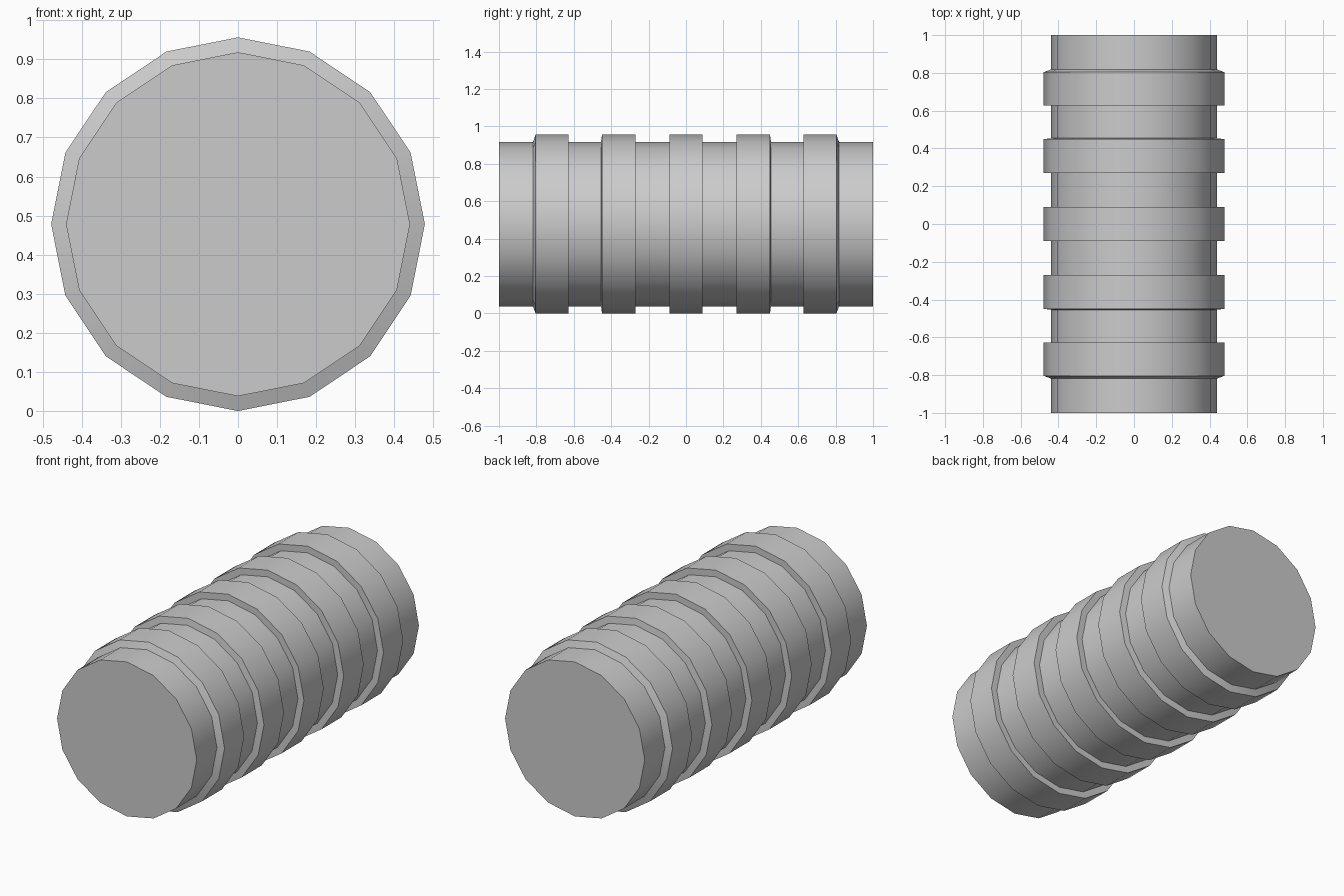
import bpy, bmesh
from math import sin, cos, pi, radians

if "Cube" in bpy.data.objects:
    bpy.data.objects.remove(bpy.data.objects["Cube"])

SIDES, R_IN, R_OUT = 16, 0.44, 0.478

# Half profile (y, radius): raised bands with slightly sloped outer flanks
half = [(0.089, R_OUT), (0.089, R_IN),
        (0.269, R_IN), (0.269, R_OUT), (0.449, R_OUT), (0.454, R_IN),
        (0.627, R_IN), (0.627, R_OUT), (0.804, R_OUT), (0.818, R_IN),
        (1.0, R_IN)]
profile = [(-y, r) for y, r in reversed(half)] + half

# Sweep the profile around the y axis
bm = bmesh.new()
rings = [[bm.verts.new((r * sin(2 * pi * i / SIDES), y, R_OUT + r * cos(2 * pi * i / SIDES)))
          for i in range(SIDES)] for y, r in profile]
for a, b in zip(rings, rings[1:]):
    for i in range(SIDES):
        j = (i + 1) % SIDES
        bm.faces.new((a[i], a[j], b[j], b[i]))

# End caps
bm.faces.new(rings[0])
bm.faces.new(rings[-1])
bmesh.ops.recalc_face_normals(bm, faces=bm.faces)

mesh = bpy.data.meshes.new("ribbed_barrel")
bm.to_mesh(mesh)
bm.free()
obj = bpy.data.objects.new("ribbed_barrel", mesh)
bpy.context.collection.objects.link(obj)
bpy.context.view_layer.objects.active = obj
obj.select_set(True)
bpy.ops.object.shade_smooth_by_angle(angle=radians(30))
